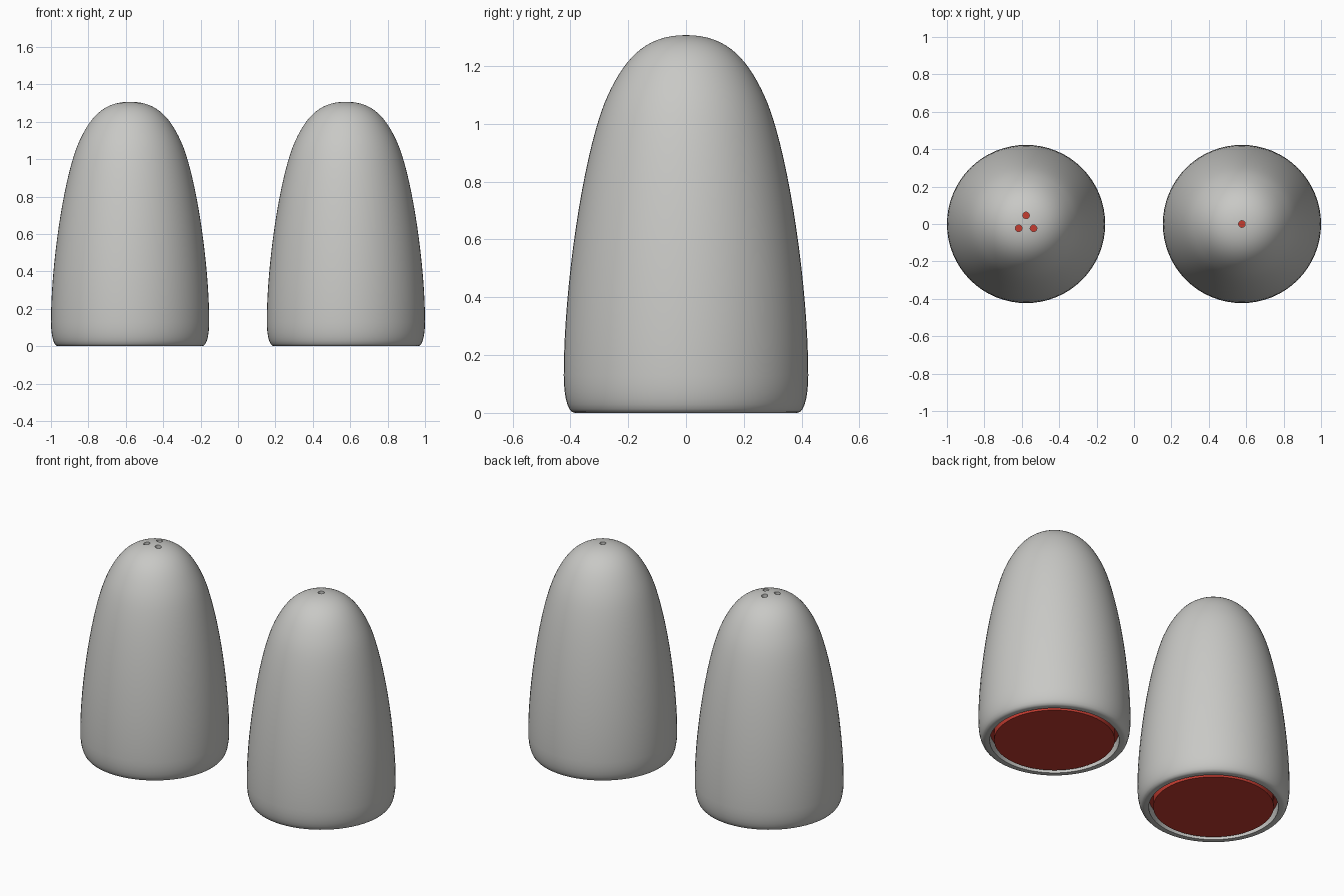
import bpy
import bmesh
from math import radians, cos, sin
from mathutils import Vector
from mathutils.geometry import interpolate_bezier

if "Cube" in bpy.data.objects:
    bpy.data.objects.remove(bpy.data.objects["Cube"])


def material(name, colour):
    mat = bpy.data.materials.new(name)
    mat.use_nodes = True
    mat.diffuse_color = colour
    mat.node_tree.nodes["Principled BSDF"].inputs["Base Color"].default_value = colour
    return mat


GREY = material("light grey ceramic", (0.58, 0.58, 0.56, 1))
RED = material("red rubber", (0.55, 0.045, 0.03, 1))


def bezier(a, b, c, d, count=12):
    """Points (radius, height) along one curve segment."""
    pts = [Vector((r, 0, z)) for r, z in (a, b, c, d)]
    return [(p.x, p.z) for p in interpolate_bezier(*pts, count)]


def lathe(name, profile, x, mat, steps=64):
    """Revolve a closed (radius, height) outline about the vertical axis."""
    bm = bmesh.new()
    verts = [bm.verts.new((r, 0, z)) for r, z in profile]
    edges = [bm.edges.new(pair) for pair in zip(verts, verts[1:])]
    bmesh.ops.spin(bm, geom=verts + edges, cent=(0, 0, 0), axis=(0, 0, 1),
                   angle=radians(360), steps=steps)
    bmesh.ops.remove_doubles(bm, verts=bm.verts, dist=0.0002)
    bmesh.ops.recalc_face_normals(bm, faces=bm.faces)
    mesh = bpy.data.meshes.new(name)
    bm.to_mesh(mesh)
    bm.free()
    mesh.materials.append(mat)
    obj = bpy.data.objects.new(name, mesh)
    obj.location.x = x
    bpy.context.collection.objects.link(obj)
    return obj


def smooth(obj):
    bpy.ops.object.select_all(action="DESELECT")
    obj.select_set(True)
    bpy.context.view_layer.objects.active = obj
    bpy.ops.object.shade_smooth_by_angle(angle=radians(35))


def drill(obj, holes, radius=0.018):
    """Cut vertical pouring holes through the crown."""
    bm = bmesh.new()
    for hx, hy in holes:
        made = bmesh.ops.create_cone(bm, cap_ends=True, segments=20,
                                     radius1=radius, radius2=radius, depth=0.4)
        bmesh.ops.translate(bm, verts=made["verts"], vec=(hx, hy, 1.3))
    mesh = bpy.data.meshes.new("hole_cutter")
    bm.to_mesh(mesh)
    bm.free()
    mesh.materials.append(GREY)
    cutter = bpy.data.objects.new("hole_cutter", mesh)
    cutter.location = obj.location
    cutter.hide_render = True
    bpy.context.collection.objects.link(cutter)
    mod = obj.modifiers.new("holes", "BOOLEAN")
    mod.object = cutter
    mod.operation = "DIFFERENCE"
    mod.solver = "EXACT"
    bpy.context.view_layer.update()
    evaluated = obj.evaluated_get(bpy.context.evaluated_depsgraph_get())
    result = bpy.data.meshes.new_from_object(evaluated)
    obj.modifiers.clear()
    obj.data = result
    bpy.data.objects.remove(cutter)


# Hollow shell: rounded foot, tapering side, domed crown, then the inner wall
outer = (bezier((0.385, 0), (0.41, 0), (0.423, 0.06), (0.423, 0.13), 8)
         + bezier((0.423, 0.13), (0.423, 0.45), (0.35, 0.93), (0.27, 1.1), 18)
         + bezier((0.27, 1.1), (0.21, 1.228), (0.14, 1.307), (0, 1.307), 16))
inner = (bezier((0, 1.247), (0.12, 1.247), (0.17, 1.18), (0.22, 1.07), 10)
         + bezier((0.22, 1.07), (0.29, 0.9), (0.36, 0.45), (0.36, 0.13), 12)
         + [(0.36, 0)])
shell = outer + inner + [outer[0]]

# Stopper disc that closes the open base
plug = [(0, 0.002), (0.335, 0.002), (0.335, 0.06), (0.359, 0.06),
        (0.359, 0.1), (0, 0.1)]

three_holes = [(0.046 * cos(radians(a)), 0.046 * sin(radians(a)))
               for a in (90, 210, 330)]

for side, x, holes in (("right", -0.577, three_holes), ("left", 0.577, [(0, 0)])):
    body = lathe(side + "_shaker_body", shell, x, GREY)
    drill(body, holes)
    smooth(body)
    smooth(lathe(side + "_shaker_plug", plug, x, RED))
